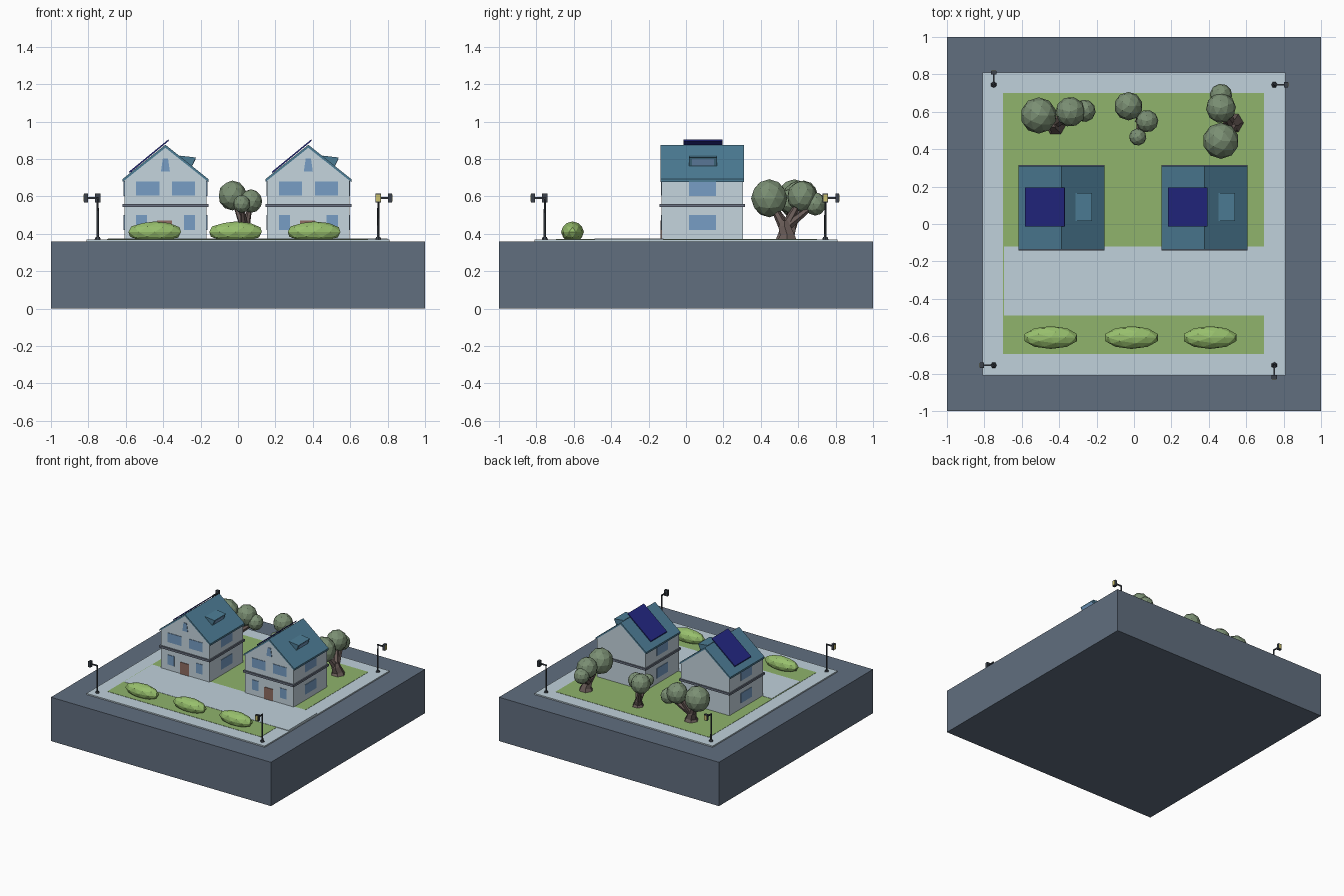
import bpy, bmesh, math
from mathutils import Vector, Matrix

if "Cube" in bpy.data.objects:
    bpy.data.objects.remove(bpy.data.objects["Cube"])


def mat(name, r, g, b):
    m = bpy.data.materials.new(name)
    m.diffuse_color = tuple((c / 255) ** 2.2 for c in (r, g, b)) + (1,)
    m.use_nodes = True
    m.node_tree.nodes["Principled BSDF"].inputs["Base Color"].default_value = m.diffuse_color
    return m


SLATE = mat("slate", 97, 110, 126)
PAVE = mat("paving", 190, 208, 218)
GRASS = mat("grass", 142, 178, 108)
WALL = mat("wall", 195, 212, 221)
ROOF = mat("roof", 78, 124, 148)
GLASS = mat("glass", 118, 156, 196)
TRIM = mat("trim", 105, 113, 128)
DOOR = mat("door", 142, 108, 98)
SOLAR = mat("solar", 40, 44, 130)
BARK = mat("bark", 105, 92, 88)
LEAF = mat("leaf", 122, 142, 115)
BUSH = mat("bush", 150, 190, 108)
METAL = mat("metal", 62, 68, 76)
GLOW = mat("glow", 200, 190, 110)


def finish(name, bm, m):
    bmesh.ops.recalc_face_normals(bm, faces=bm.faces)
    me = bpy.data.meshes.new(name)
    bm.to_mesh(me)
    bm.free()
    me.materials.append(m)
    ob = bpy.data.objects.new(name, me)
    bpy.context.collection.objects.link(ob)
    return ob


def box(name, lo, hi, m):
    lo, hi = Vector(lo), Vector(hi)
    bm = bmesh.new()
    bmesh.ops.create_cube(bm, size=1, matrix=Matrix.Translation((lo + hi) / 2) @ Matrix.Diagonal((*(hi - lo), 1)))
    return finish(name, bm, m)


def prism(name, pts, y0, y1, m):
    """Extrude an x-z profile along y."""
    bm = bmesh.new()
    f = bm.faces.new([bm.verts.new((x, y0, z)) for x, z in pts])
    r = bmesh.ops.extrude_face_region(bm, geom=[f])
    bmesh.ops.translate(bm, vec=(0, y1 - y0, 0), verts=[v for v in r["geom"] if isinstance(v, bmesh.types.BMVert)])
    return finish(name, bm, m)


def ball(name, c, size, m, turn=0.0):
    bm = bmesh.new()
    bmesh.ops.create_icosphere(bm, subdivisions=2, radius=1, matrix=Matrix.Translation(c)
                               @ Matrix.Diagonal((*size, 1)) @ Matrix.Rotation(turn, 4, 'Z'))
    return finish(name, bm, m)


def tube(name, pts, m):
    """Tapered six-sided tube through (x, y, z, radius) points."""
    cu = bpy.data.curves.new(name, 'CURVE')
    cu.dimensions = '3D'
    cu.bevel_depth, cu.bevel_resolution, cu.use_fill_caps = 1, 1, True
    sp = cu.splines.new('POLY')
    sp.use_smooth = False
    sp.points.add(len(pts) - 1)
    for p, (x, y, z, r) in zip(sp.points, pts):
        p.co, p.radius = (x, y, z, 1), r
    cu.materials.append(m)
    ob = bpy.data.objects.new(name, cu)
    bpy.context.collection.objects.link(ob)
    bpy.ops.object.select_all(action='DESELECT')
    ob.select_set(True)
    bpy.context.view_layer.objects.active = ob
    bpy.ops.object.convert(target='MESH')
    return ob


# ground layers
G = 0.37
box("ground_block", (-1, -1, 0), (1, 1, 0.36), SLATE)
box("pavement", (-0.81, -0.81, 0.355), (0.81, 0.81, G), PAVE)
box("lawn", (-0.7, -0.695, 0.365), (0.695, 0.7, G + 0.002), GRASS)
box("driveway", (-0.695, -0.49, 0.366), (0.8, -0.12, G + 0.004), PAVE)


def house(tag, cx):
    y0, y1, hw = -0.13, 0.305, 0.22
    eave, ridge = 0.685, 0.86
    n = lambda s: f"{tag}_{s}"
    # gabled walls and floor band
    prism(n("walls"), [(cx - hw, 0.36), (cx + hw, 0.36), (cx + hw, eave), (cx, ridge), (cx - hw, eave)], y0, y1, WALL)
    box(n("floor_band"), (cx - 0.23, y0 - 0.013, 0.543), (cx + 0.23, y1 + 0.01, 0.56), TRIM)
    # roof shell
    prism(n("roof"), [(cx - 0.23, 0.677), (cx, ridge), (cx + 0.23, 0.677), (cx + 0.23, 0.692),
                      (cx, 0.876), (cx - 0.23, 0.692)], y0 - 0.006, y1 + 0.006, ROOF)
    # solar panel on the left slope
    prism(n("solar_panel"), [(cx - 0.192, 0.724), (cx + 0.018, 0.897), (cx + 0.016, 0.905), (cx - 0.194, 0.733)],
          -0.014, 0.196, SOLAR)
    # dormer on the right slope
    prism(n("dormer"), [(cx + 0.07, 0.80), (cx + 0.138, 0.753), (cx + 0.163, 0.808), (cx + 0.076, 0.818)],
          0.017, 0.165, ROOF)
    prism(n("dormer_window"), [(cx + 0.14, 0.768), (cx + 0.145, 0.766), (cx + 0.161, 0.799), (cx + 0.156, 0.801)],
          0.032, 0.15, GLASS)
    # front windows and door
    for i, (a, b, z0, z1) in enumerate([(-0.157, -0.033, 0.604, 0.68), (0.035, 0.158, 0.604, 0.68),
                                        (-0.157, -0.098, 0.42, 0.50), (0.098, 0.158, 0.42, 0.50)]):
        box(n(f"front_window_{i}"), (cx + a, y0 - 0.004, z0), (cx + b, y0 + 0.01, z1), GLASS)
    box(n("door"), (cx - 0.045, y0 - 0.005, G), (cx + 0.035, y0 + 0.01, 0.47), DOOR)
    prism(n("attic_window"), [(cx - 0.024, 0.733), (cx + 0.024, 0.733), (cx + 0.014, 0.802), (cx - 0.014, 0.802)],
          y0 - 0.004, y0 + 0.01, GLASS)
    # side windows
    for s in (-1, 1):
        for z0 in (0.42, 0.603):
            xs = sorted((cx + s * (hw - 0.01), cx + s * (hw + 0.004)))
            box(n(f"side_window_{s}_{z0}"), (xs[0], 0.016, z0), (xs[1], 0.16, z0 + 0.08), GLASS)


house("left_house", -0.388)
house("right_house", 0.376)


def tree(tag, bx, by, k, crowns):
    # flared trunk, then one branch into each crown
    ax, ay, az, _ = crowns[0]
    fx, fy = bx + (ax - bx) * 0.15, by + (ay - by) * 0.15
    fz = G + 0.07 * k
    tube(tag + "_trunk", [(bx, by, G - 0.005, 0.06 * k), (bx, by, G + 0.025, 0.043 * k), (fx, fy, fz, 0.036 * k),
                          (fx, fy, fz + 0.03 * k, 0.022 * k)], BARK)
    for i, (x, y, z, r) in enumerate(crowns):
        mx, my = fx + (x - fx) * 0.5, fy + (y - fy) * 0.5
        tube(f"{tag}_branch_{i}", [(fx, fy, fz - 0.01, 0.028 * k), (mx, my, fz + (z - fz) * 0.45, 0.02 * k),
                                   (x, y, z, 0.012 * k)], BARK)
        ball(f"{tag}_crown_{i}", (x, y, z), (r, r, r * 1.05), LEAF, i * 0.4)


tree("left_tree", -0.42, 0.53, 1, [(-0.51, 0.58, 0.59, 0.097), (-0.34, 0.60, 0.60, 0.08), (-0.265, 0.605, 0.56, 0.06)])
tree("middle_tree", 0.05, 0.55, 0.8, [(-0.03, 0.63, 0.605, 0.076), (0.07, 0.55, 0.575, 0.06), (0.02, 0.465, 0.56, 0.046)])
tree("right_tree", 0.53, 0.54, 1, [(0.465, 0.445, 0.59, 0.097), (0.465, 0.62, 0.60, 0.08), (0.465, 0.69, 0.56, 0.06)])

# front hedge bushes
for i, x in enumerate((-0.445, -0.013, 0.407)):
    ball(f"bush_{i}", (x, -0.607, 0.41), (0.148, 0.061, 0.056), BUSH)

# street lamps, each turned a quarter from the last
for i, (x, y, a) in enumerate([(0.75, 0.745, 0), (-0.75, 0.745, 90), (-0.75, -0.755, 180), (0.75, -0.755, 270)]):
    place = Matrix.Translation((x, y, 0)) @ Matrix.Rotation(math.radians(a), 4, 'Z')
    parts = [tube(f"lamp_base_{i}", [(0, 0, G - 0.002, 0.017), (0, 0, G + 0.012, 0.012)], METAL),
             tube(f"lamp_pole_{i}", [(0, 0, G, 0.007), (0, 0, 0.595, 0.005)], METAL),
             box(f"lamp_arm_{i}", (-0.005, -0.004, 0.587), (0.06, 0.004, 0.597), METAL),
             box(f"lamp_head_{i}", (0.053, -0.014, 0.567), (0.073, 0.014, 0.615), METAL),
             box(f"lamp_glow_{i}", (0.07, -0.011, 0.573), (0.076, 0.011, 0.609), GLOW)]
    for ob in parts:
        ob.matrix_world = place
